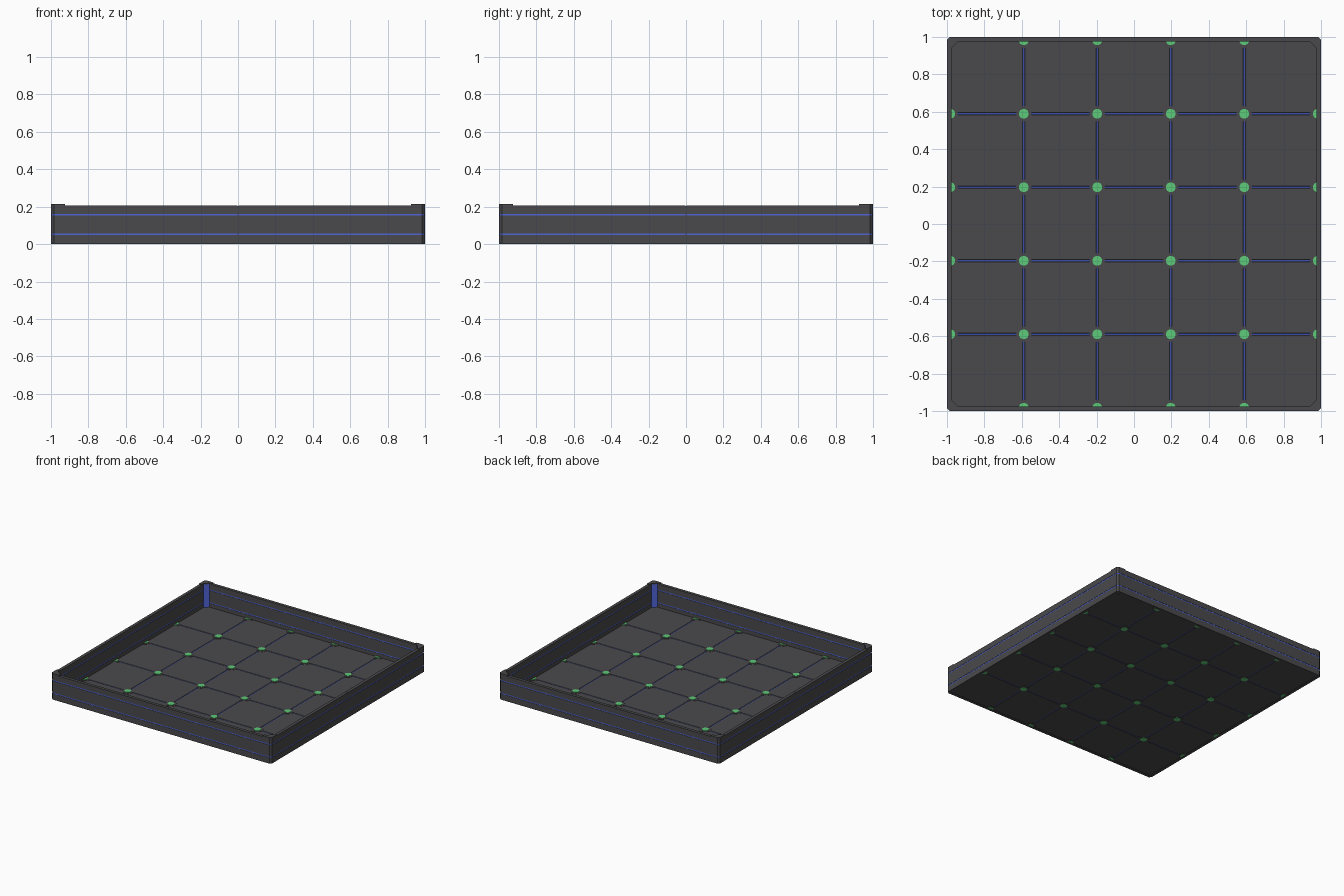
import bpy, bmesh, math

if "Cube" in bpy.data.objects:
    bpy.data.objects.remove(bpy.data.objects["Cube"])


def material(name, rgb):
    m = bpy.data.materials.new(name)
    m.diffuse_color = (*rgb, 1)
    m.use_nodes = True
    m.node_tree.nodes["Principled BSDF"].inputs["Base Color"].default_value = m.diffuse_color
    return m


DARK = material("charcoal", (0.068, 0.068, 0.073))
BLUE = material("blue", (0.08, 0.13, 0.70))
GREEN = material("green", (0.11, 0.60, 0.19))


def part(name, prisms, mat, bevel=0):
    """One object made of upright prisms: (outline, bottom, top)."""
    bm = bmesh.new()
    for outline, z0, z1 in prisms:
        low = [bm.verts.new((x, y, z0)) for x, y in outline]
        high = [bm.verts.new((x, y, z1)) for x, y in outline]
        bm.faces.new(low[::-1])
        bm.faces.new(high)
        n = len(outline)
        for i in range(n):
            j = (i + 1) % n
            bm.faces.new((low[i], low[j], high[j], high[i]))
    bmesh.ops.recalc_face_normals(bm, faces=bm.faces[:])
    me = bpy.data.meshes.new(name)
    bm.to_mesh(me)
    bm.free()
    me.materials.append(mat)
    ob = bpy.data.objects.new(name, me)
    bpy.context.collection.objects.link(ob)
    if bevel:
        mod = ob.modifiers.new("edge_bevel", 'BEVEL')
        mod.width, mod.segments = bevel, 1
    return ob


def rect(x0, x1, y0, y1):
    return [(x0, y0), (x1, y0), (x1, y1), (x0, y1)]


def around(prisms):
    """Repeat prisms on all four sides by quarter turns."""
    out = []
    for outline, z0, z1 in prisms:
        for _ in range(4):
            out.append((outline, z0, z1))
            outline = [(-y, x) for x, y in outline]
    return out


def disc(cx, cy, r):
    """Twelve-sided outline, cut off where it meets the walls."""
    pts = []
    for i in range(12):
        a = math.tau * (i + 0.5) / 12
        p = tuple(max(-0.977, min(0.977, c + r * f(a)))
                  for c, f in ((cx, math.cos), (cy, math.sin)))
        pts.append(p)
    return pts


PITCH = 0.393
IN, OUT, END = 0.975, 1.0, 0.985

# Floor tiles with clipped corners
h, c = PITCH / 2 - 0.004, 0.025
tile = [(-h + c, -h), (h - c, -h), (h, -h + c), (h, h - c),
        (h - c, h), (-h + c, h), (-h, h - c), (-h, -h + c)]
centres = [(i - 2) * PITCH for i in range(5)]
part("floor_tiles", [([(x + a, y + b) for a, b in tile], 0.002, 0.016)
                     for x in centres for y in centres], DARK, 0.002)

# Blue strips in the gaps between tiles
lines = [(i - 2.5) * PITCH for i in range(6)]
strips = []
for g in lines[1:-1]:
    strips.append((rect(g - 0.006, g + 0.006, -0.977, 0.977), 0.005, 0.0125))
    strips.append((rect(-0.977, 0.977, g - 0.006, g + 0.006), 0.005, 0.0125))
part("gap_strips", strips, BLUE)

# Joints where tile corners meet: dark collar, green pin
joints = [(x, y) for x in lines for y in lines
          if not (abs(x) > 0.9 and abs(y) > 0.9)]
part("joint_collars", [(disc(x, y, 0.044), 0.001, 0.018) for x, y in joints], DARK)
part("joint_pins", [(disc(x, y, 0.027), 0.0, 0.021) for x, y in joints], GREEN)

# Walls: three dark bands per half side, blue core showing in the grooves
bands = [(0.0, 0.048), (0.057, 0.153), (0.162, 0.207)]
corner = [(END, END), (OUT, END), (END, OUT)]
panels, corners = [], []
for z0, z1 in bands:
    panels += [(rect(-END, -0.002, IN, OUT), z0, z1),
               (rect(0.002, END, IN, OUT), z0, z1)]
    corners.append((corner, z0, z1))
part("wall_panels", around(panels), DARK)
part("corner_edges", around(corners), DARK)
inner_corner = [(x - 0.002, y - 0.002) for x, y in corner]
part("wall_core", around([(rect(-END, END, IN + 0.002, OUT - 0.002), 0.003, 0.2),
                          (inner_corner, 0.003, 0.2)]), BLUE)

# Dark seam filler at the middle of each side
part("wall_seams", around([(rect(-0.002, 0.002, IN + 0.001, OUT - 0.001),
                            0.001, 0.205)]), DARK)

# Inside corner posts and their caps
part("corner_posts", around([([(IN, 0.942), (IN, IN), (0.942, IN)],
                              0.003, 0.206)]), BLUE)
cap = [(0.925, OUT), (0.925, IN), (0.94, IN), (IN, 0.94),
       (IN, 0.925), (OUT, 0.925), (OUT, END), (END, OUT)]
part("corner_caps", around([(cap, 0.206, 0.214)]), DARK)
